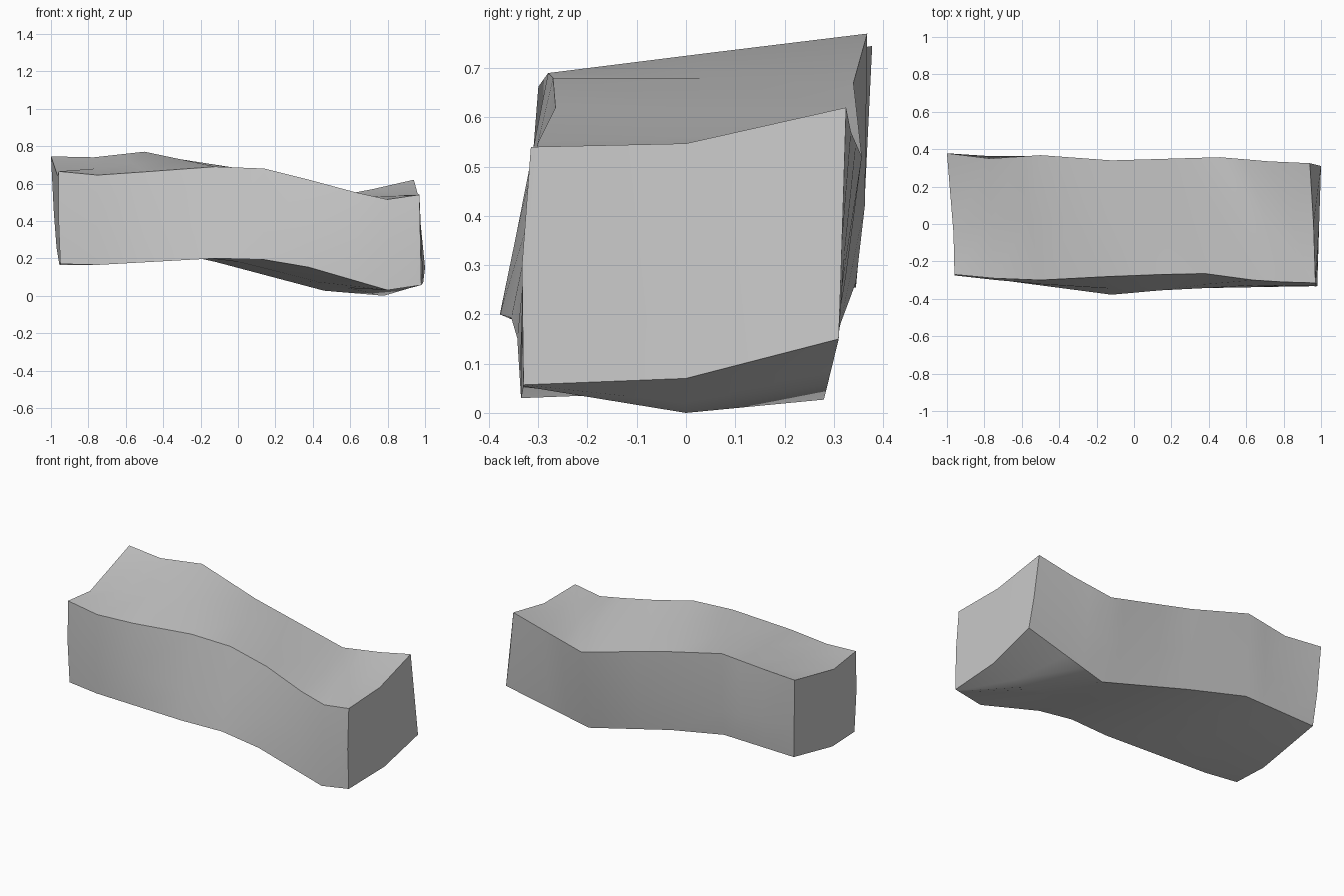
import bpy
import bmesh
from mathutils import Vector

# Slanted cuts across the boulder, as the x where each meets the front and the back
CUTS = [(-1, -1), (-.75, -.77), (-.5, -.62), (-.12, -.5), (.14, -.12),
        (.38, .1), (.64, .25), (.8, .36), (.95, .46), (.96, .6),
        (.965, .72), (1, 1)]

# Rails running along the length of the boulder, as (x, y, z) points
front_top = [(-.96, -.27, .665), (-.75, -.29, .645), (-.6, -.305, .655),
             (-.12, -.28, .69), (.14, -.27, .68), (.38, -.265, .62),
             (.64, -.3, .55), (.8, -.31, .515), (.97, -.315, .54)]
front_middle = [(-.96, -.275, .42), (-.6, -.315, .4), (-.12, -.345, .36),
                (.25, -.32, .37), (.8, -.33, .28), (.975, -.333, .3)]
front_bottom = [(-.95, -.27, .17), (-.75, -.295, .165), (-.12, -.378, .2),
                (.25, -.345, .19), (.8, -.335, .03), (.98, -.33, .057)]
middle_top = [(-.965, -.05, .64), (-.76, .02, .68), (-.56, .03, .705),
              (-.31, .04, .73), (.01, .03, .68), (.25, .04, .61),
              (.5, .03, .545), (.7, .02, .53), (.96, 0, .547)]
middle_bottom = [(-.955, -.05, .165), (-.31, -.03, .22), (.01, -.02, .18),
                 (.45, -.02, .07), (.78, 0, 0), (.99, 0, .07)]
back_top = [(-1, .378, .745), (-.77, .35, .74), (-.5, .368, .77),
            (-.12, .34, .67), (.46, .357, .52), (.72, .335, .57),
            (.94, .325, .62)]
back_middle = [(-.985, .363, .45), (-.5, .363, .42), (-.2, .335, .42),
               (.46, .325, .28), (.97, .317, .35)]
back_bottom = [(-.97, .345, .255), (-.5, .345, .265), (-.23, .32, .21),
               (.46, .28, .027), (1, .31, .15)]


def sample(rail, x):
    """Point on a rail at x, held at the rail's two ends."""
    points = [Vector(p) for p in rail]
    if x <= points[0].x:
        return points[0]
    for a, b in zip(points, points[1:]):
        if x <= b.x:
            return a.lerp(b, (x - a.x) / (b.x - a.x))
    return points[-1]


def make_material(name, value):
    mat = bpy.data.materials.new(name)
    mat.use_nodes = True
    colour = (value, value, value, 1)
    mat.diffuse_color = colour
    mat.node_tree.nodes["Principled BSDF"].inputs["Base Color"].default_value = colour
    return mat


cube = bpy.data.objects.get("Cube")
if cube:
    bpy.data.objects.remove(cube, do_unlink=True)

# Loft the rails into one closed slab, ring by slanted ring
bm = bmesh.new()
rings = []
for front, back in CUTS:
    middle = (front + back) / 2
    points = [sample(rail, front) for rail in (front_bottom, front_middle, front_top)]
    points.append(sample(middle_top, middle))
    points += [sample(rail, back) for rail in (back_top, back_middle, back_bottom)]
    points.append(sample(middle_bottom, middle))
    rings.append([bm.verts.new(p) for p in points])
for ring, following in zip(rings, rings[1:]):
    for k in range(len(ring)):
        j = (k + 1) % len(ring)
        bm.faces.new((ring[k], ring[j], following[j], following[k]))

# Broken end faces: a creased one at the high end, a flatter one at the low end
fb, fm, ft, mt, bt, bk, bb, mb = rings[0]
for corners in ((fb, fm, ft, mt), (fb, mt, mb), (mb, mt, bt, bk, bb)):
    bm.faces.new(corners)
fb, fm, ft, mt, bt, bk, bb, mb = rings[-1]
for corners in ((fb, fm, ft, mt, mb), (mb, mt, bt, bk, bb)):
    bm.faces.new(corners)
bmesh.ops.recalc_face_normals(bm, faces=bm.faces)

mesh = bpy.data.meshes.new("boulder")
bm.to_mesh(mesh)
bm.free()
boulder = bpy.data.objects.new("boulder", mesh)
bpy.context.collection.objects.link(boulder)
mesh.materials.append(make_material("stone grey", .58))

# Soft shading over the faces, with crisp broken edges
bpy.ops.object.select_all(action="DESELECT")
boulder.select_set(True)
bpy.context.view_layer.objects.active = boulder
bpy.ops.object.shade_smooth_by_angle(angle=.8)
